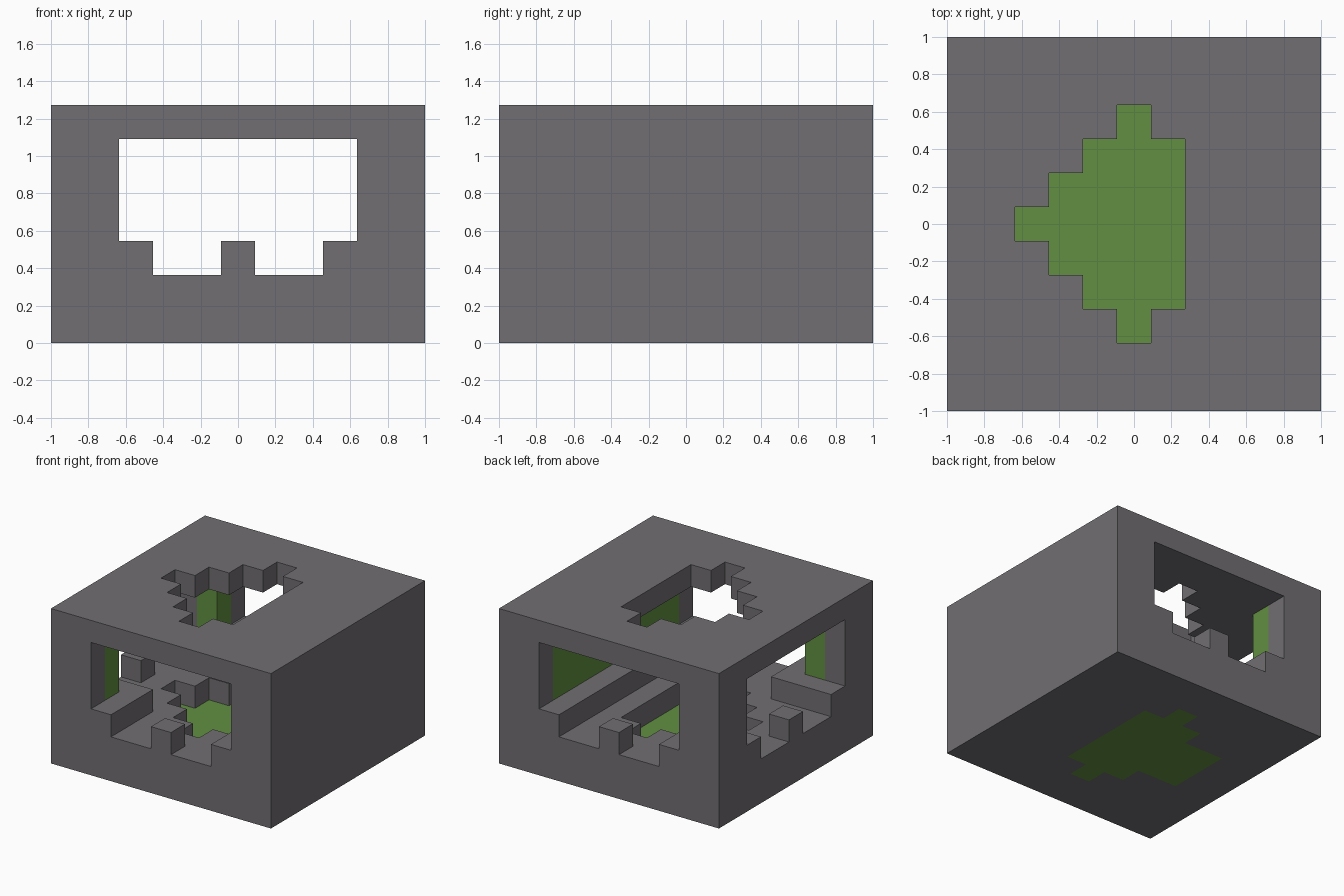
import bpy
import bmesh
from mathutils import Vector

UNIT = 2 / 11  # size of one block

if "Cube" in bpy.data.objects:
    bpy.data.objects.remove(bpy.data.objects["Cube"], do_unlink=True)


def make_material(name, color):
    mat = bpy.data.materials.new(name)
    mat.use_nodes = True
    mat.diffuse_color = color
    bsdf = next(n for n in mat.node_tree.nodes if n.type == "BSDF_PRINCIPLED")
    bsdf.inputs["Base Color"].default_value = color
    bsdf.inputs["Roughness"].default_value = 0.9
    return mat


stone = make_material("stone grey", (0.165, 0.158, 0.168, 1))
moss = make_material("moss green", (0.122, 0.275, 0.054, 1))


def prism(name, outline, bottom, top, mat=None):
    """Extrude a flat outline, given in blocks, from bottom to top."""
    bm = bmesh.new()
    face = bm.faces.new([bm.verts.new(Vector((x, y, bottom)) * UNIT) for x, y in outline])
    up = bmesh.ops.extrude_face_region(bm, geom=[face])
    moved = [g for g in up["geom"] if isinstance(g, bmesh.types.BMVert)]
    bmesh.ops.translate(bm, verts=moved, vec=(0, 0, (top - bottom) * UNIT))
    bmesh.ops.recalc_face_normals(bm, faces=bm.faces)
    mesh = bpy.data.meshes.new(name)
    bm.to_mesh(mesh)
    bm.free()
    if mat:
        mesh.materials.append(mat)
    obj = bpy.data.objects.new(name, mesh)
    bpy.context.collection.objects.link(obj)
    return obj


def box(name, x, y, z, mat=None):
    corners = [(x[0], y[0]), (x[1], y[0]), (x[1], y[1]), (x[0], y[1])]
    return prism(name, corners, z[0], z[1], mat)


def mirrored(half):
    """Complete an outline whose first half lies on the +y side."""
    return half + [(x, -y) for x, y in reversed(half)]


# Stepped outlines for the roof opening and the green floor inlay
point = [(1.5, 2.5), (0.5, 2.5), (0.5, 3.5), (-0.5, 3.5), (-0.5, 2.5), (-1.5, 2.5), (-1.5, 1.5)]
roof_outline = mirrored(point + [(-2.5, 1.5), (-2.5, 0.5), (-3.5, 0.5)])
inlay_outline = mirrored(point + [(-3.5, 1.5)])

# Main block and everything carved out of it
body = box("stone_shell", (-5.5, 5.5), (-5.5, 5.5), (0, 7), stone)
cutters = [
    box("cut_long_tunnel", (-3.5, 3.5), (-6, 6), (3, 6)),
    box("cut_side_tunnel", (-6, 3), (-3.5, 3.5), (3, 6)),
    box("cut_room_floor", (-2.5, 2.5), (-4.5, 4.5), (2, 4)),
    box("cut_side_floor", (-4.5, 0), (-2.5, 2.5), (2, 4)),
    prism("cut_roof_and_pit", roof_outline, 0.5, 7.5),
    prism("cut_inlay_seat", inlay_outline, -0.5, 1),
    box("cut_lining_seat", (3, 4.5), (-4.5, 4.5), (3, 6)),
]
for s in (-1, 1):
    near, far = sorted((s * 0.5, s * 2.5))
    cutters.append(box("cut_window_notch", (near, far), (-6, 6), (2, 4)))
    cutters.append(box("cut_side_notch", (-6, 0), (near, far), (2, 4)))
    cutters.append(box("cut_pillar_seat", (-4.5, -3), sorted((s * 3, s * 4.5)), (3, 6)))

for cutter in cutters:
    cutter.hide_render = True
    mod = body.modifiers.new(cutter.name, "BOOLEAN")
    mod.operation = "DIFFERENCE"
    mod.solver = "EXACT"
    mod.object = cutter

# Bake the carving and drop the cutters
bpy.context.view_layer.update()
graph = bpy.context.evaluated_depsgraph_get()
carved = bpy.data.meshes.new_from_object(body.evaluated_get(graph))
body.modifiers.clear()
body.data = carved
carved.materials.clear()
carved.materials.append(stone)
for poly in carved.polygons:
    poly.material_index = 0
for cutter in cutters:
    bpy.data.objects.remove(cutter, do_unlink=True)

# Green inlays: floor, closed wall lining and the two corner pillars
prism("floor_inlay", inlay_outline, 0, 1, moss)
box("wall_lining", (3.5, 4.5), (-4.5, 4.5), (3, 6), moss)
for s, side in ((-1, "front"), (1, "back")):
    box(side + "_pillar", (-4.5, -3.5), sorted((s * 3.5, s * 4.5)), (3, 6), moss)
